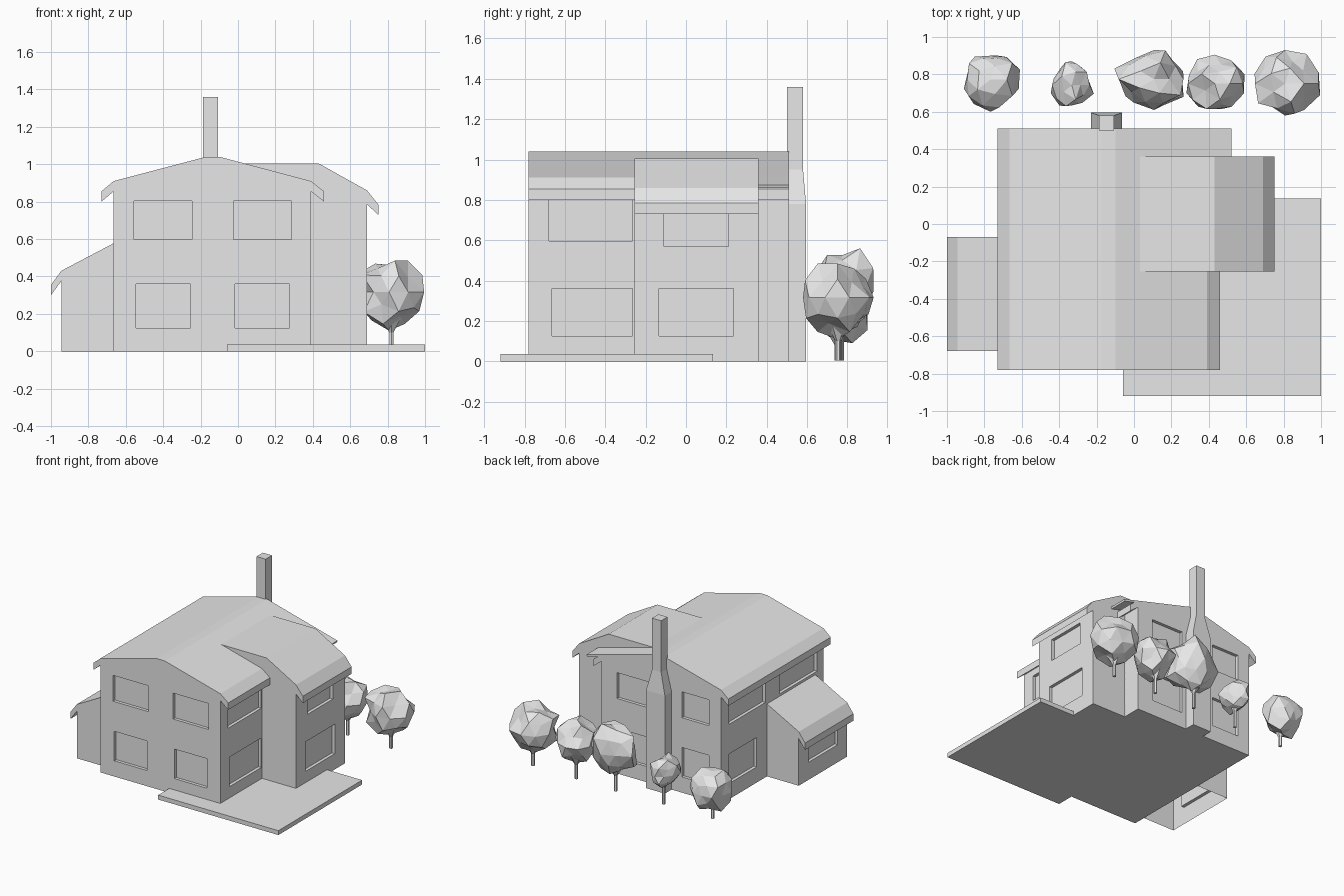
import bpy, bmesh, random
from mathutils import Vector

random.seed(4)
cube = bpy.data.objects.get("Cube")
if cube:
    bpy.data.objects.remove(cube, do_unlink=True)

grey = bpy.data.materials.new("light grey")
grey.use_nodes = True
grey.diffuse_color = (0.8, 0.8, 0.8, 1)
grey.node_tree.nodes["Principled BSDF"].inputs["Base Color"].default_value = (0.8, 0.8, 0.8, 1)


def finish(bm, name):
    bmesh.ops.recalc_face_normals(bm, faces=bm.faces[:])
    mesh = bpy.data.meshes.new(name)
    bm.to_mesh(mesh)
    bm.free()
    mesh.materials.append(grey)
    obj = bpy.data.objects.new(name, mesh)
    bpy.context.collection.objects.link(obj)
    return obj


def prism(name, profile, y0, y1):
    """Extrude an x-z profile from y0 to y1."""
    bm = bmesh.new()
    face = bm.faces.new([bm.verts.new((x, y0, z)) for x, z in profile])
    ext = bmesh.ops.extrude_face_region(bm, geom=[face])["geom"]
    moved = [v for v in ext if isinstance(v, bmesh.types.BMVert)]
    bmesh.ops.translate(bm, verts=moved, vec=(0, y1 - y0, 0))
    return finish(bm, name)


def add_box(bm, lo, hi):
    lo, hi = Vector(lo), Vector(hi)
    for v in bmesh.ops.create_cube(bm, size=1)["verts"]:
        v.co = (lo + hi) / 2 + v.co * (hi - lo)


def recess(body, windows, depth=0.025):
    """Sink windows into walls: (axis, wall position, outward sign, span, heights)."""
    bm = bmesh.new()
    for axis, wall, sign, span, heights in windows:
        a, b = sorted((wall - sign * depth, wall + sign * 0.02))
        if axis == "x":
            add_box(bm, (a, span[0], heights[0]), (b, span[1], heights[1]))
        else:
            add_box(bm, (span[0], a, heights[0]), (span[1], b, heights[1]))
    cutter = finish(bm, "window_cutter")
    cutter.hide_render = True
    mod = body.modifiers.new("windows", "BOOLEAN")
    mod.operation, mod.solver, mod.object = "DIFFERENCE", "EXACT", cutter
    bpy.context.view_layer.objects.active = body
    bpy.ops.object.modifier_apply(modifier=mod.name)
    bpy.data.objects.remove(cutter, do_unlink=True)


LOW, HIGH = (0.125, 0.36), (0.597, 0.803)

# Main house: gable walls and roof with drooping eaves
house = prism("main_house", [
    (-0.665, 0), (0.39, 0), (0.39, 0.855), (0.46, 0.80), (0.46, 0.855), (0.39, 0.91),
    (-0.10, 1.04), (-0.17, 1.04), (-0.665, 0.91), (-0.73, 0.855), (-0.73, 0.80),
    (-0.665, 0.855)], -0.78, 0.51)
windows = [("y", -0.78, -1, s, HIGH) for s in ((-0.555, -0.245), (-0.025, 0.285))]
windows += [("y", -0.78, -1, s, LOW) for s in ((-0.545, -0.255), (-0.015, 0.275))]
windows += [("y", 0.51, 1, s, h) for s in ((-0.56, -0.32), (-0.03, 0.25)) for h in (LOW, HIGH)]
windows += [("x", 0.39, 1, (-0.665, -0.265), LOW), ("x", 0.39, 1, (-0.68, -0.265), HIGH)]
windows += [("x", -0.665, -1, (0.06, 0.41), LOW), ("x", -0.665, -1, (-0.05, 0.41), HIGH),
            ("x", -0.665, -1, (-0.70, -0.23), HIGH)]
recess(house, windows)

# Left wing with a flat-topped roof
wing = prism("left_wing", [
    (0.30, 0), (0.69, 0), (0.69, 0.785), (0.75, 0.73), (0.75, 0.785), (0.69, 0.86),
    (0.43, 1.005), (0.03, 1.005), (0.30, 0.90)], -0.255, 0.36)
recess(wing, [("x", 0.69, 1, (-0.135, 0.235), LOW), ("x", 0.69, 1, (-0.11, 0.21), (0.57, 0.745))])

# Roof strip behind the left wing
prism("rear_roof_strip", [(0.36, 0.918), (0.52, 0.875), (0.515, 0.86), (0.36, 0.90)], 0.36, 0.51)

# Low right wing, open underneath
annex = prism("right_wing", [
    (-0.66, 0), (-0.66, 0.58), (-0.945, 0.43), (-1.0, 0.355), (-1.0, 0.30),
    (-0.945, 0.375)] + [(-0.945, 0)], -0.68, -0.07)
recess(annex, [("x", -0.945, -1, (-0.56, -0.19), (0.14, 0.345))])
bm = bmesh.new()
bm.from_mesh(annex.data)
floor = [f for f in bm.faces if f.normal.z < -0.9 and f.calc_center_median().z < 0.01]
bmesh.ops.delete(bm, geom=floor, context="FACES")
bm.to_mesh(annex.data)
bm.free()

# Patio slab
bm = bmesh.new()
add_box(bm, (-0.06, -0.92, 0), (1.0, 0.135, 0.035))
finish(bm, "patio")

# Chimney: wide base tapering to a narrow stack
bm = bmesh.new()
previous = None
for half, back, z in ((0.083, 0.595, 0), (0.083, 0.595, 0.78), (0.04, 0.58, 0.95), (0.04, 0.58, 1.36)):
    ring = [bm.verts.new((-0.147 + sx * half, y, z))
            for sx, y in ((-1, 0.50), (1, 0.50), (1, back), (-1, back))]
    if previous:
        for i in range(4):
            j = (i + 1) % 4
            bm.faces.new((previous[i], previous[j], ring[j], ring[i]))
    else:
        bm.faces.new(ring)
    previous = ring
bm.faces.new(previous)
finish(bm, "chimney")


# Trees: faceted crown on a slim trunk that flares into it
def tree(index, x, y, rx, ry, bottom, top):
    bm = bmesh.new()
    bmesh.ops.create_icosphere(bm, subdivisions=2, radius=1)
    for v in bm.verts:
        v.co *= random.uniform(0.74, 1.08)
    low = [min(v.co[i] for v in bm.verts) for i in range(3)]
    high = [max(v.co[i] for v in bm.verts) for i in range(3)]
    centre, half = (x, y, (bottom + top) / 2), (rx, ry, (top - bottom) / 2)
    for v in bm.verts:
        for i in range(3):
            unit = 2 * (v.co[i] - low[i]) / (high[i] - low[i]) - 1
            v.co[i] = centre[i] + unit * half[i]
    finish(bm, f"tree_crown_{index}")
    bm = bmesh.new()
    for r0, r1, z0, z1 in ((0.013, 0.013, 0.005, bottom), (0.013, 0.06, bottom - 0.01, bottom + 0.07)):
        made = bmesh.ops.create_cone(bm, cap_ends=True, segments=6, radius1=r0, radius2=r1, depth=z1 - z0)
        bmesh.ops.translate(bm, verts=made["verts"], vec=(x, y, (z0 + z1) / 2))
    finish(bm, f"tree_trunk_{index}")


for n, spec in enumerate((
        (-0.76, 0.75, 0.15, 0.15, 0.09, 0.40), (-0.33, 0.75, 0.115, 0.12, 0.15, 0.38),
        (0.08, 0.77, 0.185, 0.16, 0.14, 0.56), (0.435, 0.76, 0.155, 0.145, 0.13, 0.47),
        (0.82, 0.755, 0.175, 0.175, 0.11, 0.485)), 1):
    tree(n, *spec)
